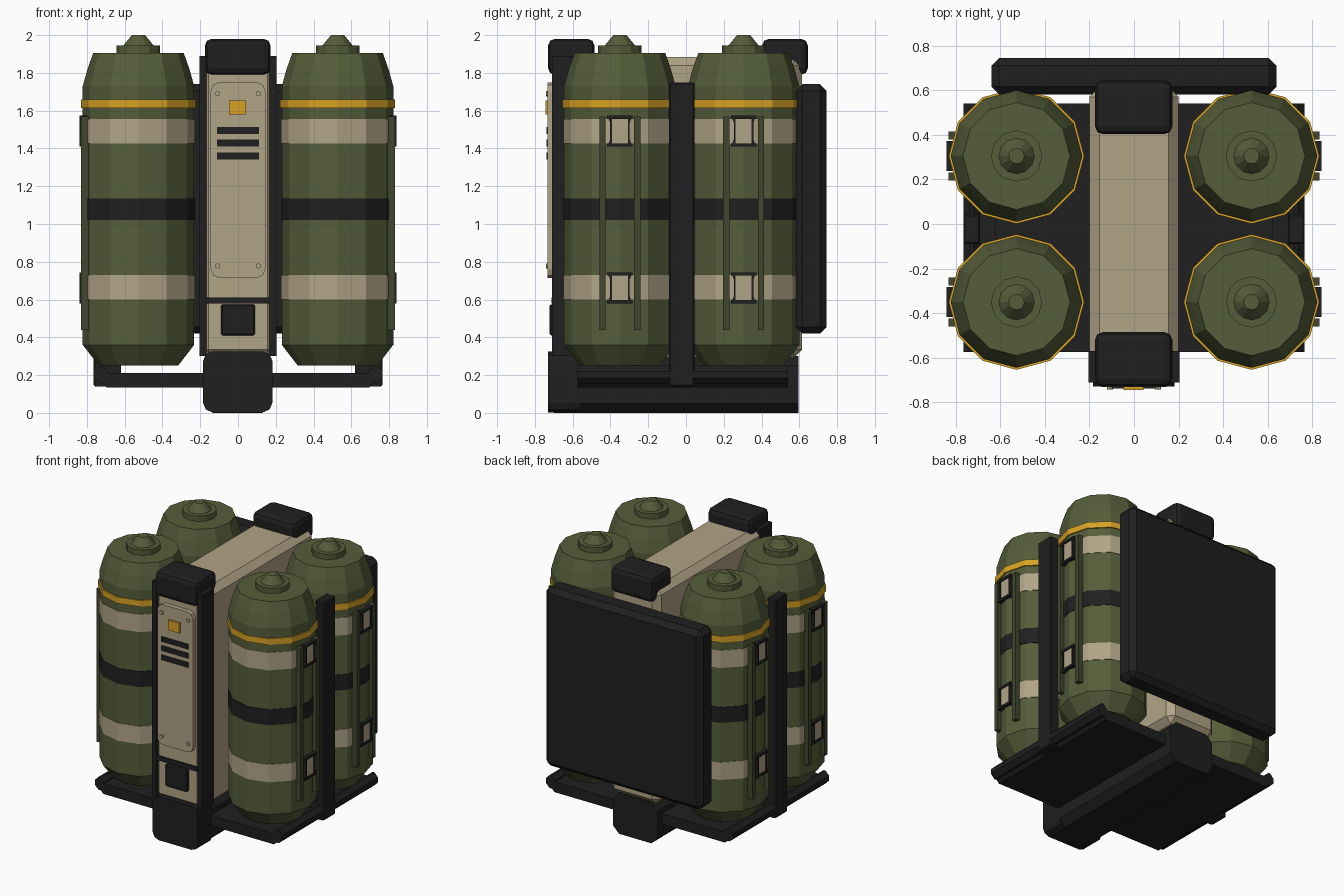
import bpy, bmesh, math
from mathutils import Vector

cube = bpy.data.objects.get("Cube")
if cube:
    bpy.data.objects.remove(cube, do_unlink=True)


def material(name, rgb):
    m = bpy.data.materials.new(name)
    m.use_nodes = True
    m.diffuse_color = (*rgb, 1)
    m.node_tree.nodes["Principled BSDF"].inputs["Base Color"].default_value = (*rgb, 1)
    return m


green = material("olive green", (0.09, 0.11, 0.042))
dark_green = material("dark olive", (0.052, 0.062, 0.026))
tan = material("sand tan", (0.44, 0.37, 0.24))
black = material("matte black", (0.014, 0.014, 0.014))
yellow = material("signal yellow", (0.68, 0.36, 0.018))


def finish(name, bm, mat):
    bmesh.ops.recalc_face_normals(bm, faces=bm.faces)
    mesh = bpy.data.meshes.new(name)
    bm.to_mesh(mesh)
    bm.free()
    mesh.materials.append(mat)
    obj = bpy.data.objects.new(name, mesh)
    bpy.context.collection.objects.link(obj)
    return obj


def box(name, x, y, z, mat, bevel=0, axis=None, segments=1):
    """Box from (min, max) ranges; bevels all edges or those along one axis."""
    bm = bmesh.new()
    bmesh.ops.create_cube(bm, size=1)
    for v in bm.verts:
        v.co = Vector([r[0] if c < 0 else r[1] for c, r in zip(v.co, (x, y, z))])
    if bevel:
        edges = [e for e in bm.edges if axis is None
                 or abs((e.verts[0].co - e.verts[1].co).normalized()[axis]) > 0.9]
        bmesh.ops.bevel(bm, geom=edges, offset=bevel, segments=segments,
                        profile=0.5, affect='EDGES')
    return finish(name, bm, mat)


def lathe(name, profile, centre, mat, sides=12):
    """Closed solid turned around z from (radius, height) points."""
    bm = bmesh.new()
    rings = []
    for r, z in profile:
        angles = [2 * math.pi * i / sides for i in range(sides)]
        rings.append([bm.verts.new((centre[0] + r * math.cos(a),
                                    centre[1] + r * math.sin(a), z)) for a in angles])
    for a, b in zip(rings, rings[1:]):
        for i in range(sides):
            j = (i + 1) % sides
            bm.faces.new((a[i], a[j], b[j], b[i]))
    bm.faces.new(rings[0])
    bm.faces.new(rings[-1])
    return finish(name, bm, mat)


def extrude(name, outline, x, mat):
    """Solid from a (y, z) outline swept between two x values."""
    bm = bmesh.new()
    ends = [[bm.verts.new((px, py, pz)) for py, pz in outline] for px in x]
    bm.faces.new(ends[0])
    bm.faces.new(ends[1])
    n = len(outline)
    for i in range(n):
        j = (i + 1) % n
        bm.faces.new((ends[0][i], ends[0][j], ends[1][j], ends[1][i]))
    return finish(name, bm, mat)


def mirrored(side, a, b):
    return tuple(sorted((side * a, side * b)))


# Four tanks with bands, outer strips and buckles
tank_profile = [(0.21, 0.25), (0.295, 0.36), (0.295, 1.73), (0.27, 1.82), (0.24, 1.905),
                (0.115, 1.905), (0.115, 1.945), (0.08, 1.945), (0.035, 2.0)]
bands = [("upper_band", 1.425, 1.555, 0.299, tan), ("lower_band", 0.6, 0.73, 0.299, tan),
         ("middle_strap", 1.02, 1.135, 0.299, black), ("marking_ring", 1.615, 1.66, 0.304, yellow)]
for side, label in ((1, "left"), (-1, "right")):
    for cy, end in ((-0.35, "front"), (0.305, "rear")):
        tag = f"{end}_{label}"
        centre = (side * 0.527, cy)
        lathe(f"tank_{tag}", tank_profile, centre, green)
        for name, z0, z1, r, mat in bands:
            lathe(f"{name}_{tag}", [(r, z0), (r, z1)], centre, mat)
        for dy in (-0.092, 0.092):
            box(f"tank_strip_{tag}", mirrored(side, 0.77, 0.832),
                (cy + dy - 0.017, cy + dy + 0.017), (0.44, 1.57), dark_green)
        for zc in (0.662, 1.492):
            box(f"buckle_pad_{tag}", mirrored(side, 0.78, 0.832),
                (cy - 0.045, cy + 0.045), (zc - 0.065, zc + 0.065), tan)
            for s in (-1, 1):
                box(f"buckle_bar_{tag}", mirrored(side, 0.78, 0.84),
                    (cy - 0.067, cy + 0.067), mirrored(1, zc + s * 0.065, zc + s * 0.082), black)
                # side bars pinched in the middle
                edge, waist = cy + s * 0.065, cy + s * 0.042
                extrude(f"buckle_side_{tag}",
                        [(edge, zc - 0.08), (cy + s * 0.052, zc - 0.045), (cy + s * 0.052, zc + 0.045),
                         (edge, zc + 0.08), (waist, zc + 0.07), (waist, zc - 0.07)],
                        (side * 0.78, side * 0.838), black)

    # Side post, front frame rail and tray lip
    box(f"side_post_{label}", mirrored(side, 0.69, 0.765), (-0.09, 0.045), (0.14, 1.75), black, 0.008)
    box(f"post_foot_{label}", mirrored(side, 0.62, 0.75), (-0.09, 0.045), (0.14, 0.26), black)
    box(f"frame_rail_{label}", mirrored(side, 0.167, 0.205), (-0.71, -0.57), (0.3, 1.89), black)
    box(f"tray_lip_{label}", mirrored(side, 0.69, 0.765), (-0.575, 0.54), (0.155, 0.25), black, 0.03, 1)

# Central body
box("central_body", (-0.2, 0.2), (-0.7, 0.615), (0.29, 1.885), tan, 0.045)
box("frame_crossbar", (-0.17, 0.17), (-0.712, -0.69), (0.58, 0.612), black)
box("latch_port", (-0.09, 0.09), (-0.722, -0.69), (0.41, 0.575), black, 0.008)

# Front access plate with bolts, slots and marker
box("front_plate", (-0.145, 0.145), (-0.732, -0.69), (0.715, 1.75), tan, 0.045, 1, 2)
for bx in (-0.108, 0.108):
    for bz in (0.778, 1.69):
        bolt = lathe("plate_bolt", [(0.014, 0), (0.014, 0.02)], (0, 0), tan, 8)
        bolt.rotation_euler.x = math.pi / 2
        bolt.location = (bx, -0.722, bz)
for zc in (1.36, 1.428, 1.495):
    box("vent_slot", (-0.11, 0.11), (-0.738, -0.725), (zc - 0.019, zc + 0.019), black)
box("front_marker", (-0.048, 0.042), (-0.745, -0.72), (1.58, 1.655), yellow)

# Top caps
box("front_top_cap", (-0.175, 0.172), (-0.73, -0.485), (1.79, 1.98), black, 0.035, None, 2)
box("rear_top_cap", (-0.175, 0.172), (0.403, 0.645), (1.79, 1.98), black, 0.035, None, 2)

# Base skid, front block and tray
box("base_skid", (-0.183, 0.18), (-0.7, 0.595), (0, 0.3), black, 0.05, 1)
box("front_block", (-0.185, 0.182), (-0.73, -0.56), (0.003, 0.325), black, 0.05, 1, 2)
box("base_tray", (-0.715, 0.715), (-0.575, 0.54), (0.135, 0.212), black, 0.02, 1)

# Back panel and its mount
box("back_panel", (-0.64, 0.64), (0.582, 0.745), (0.42, 1.74), black, 0.035)
